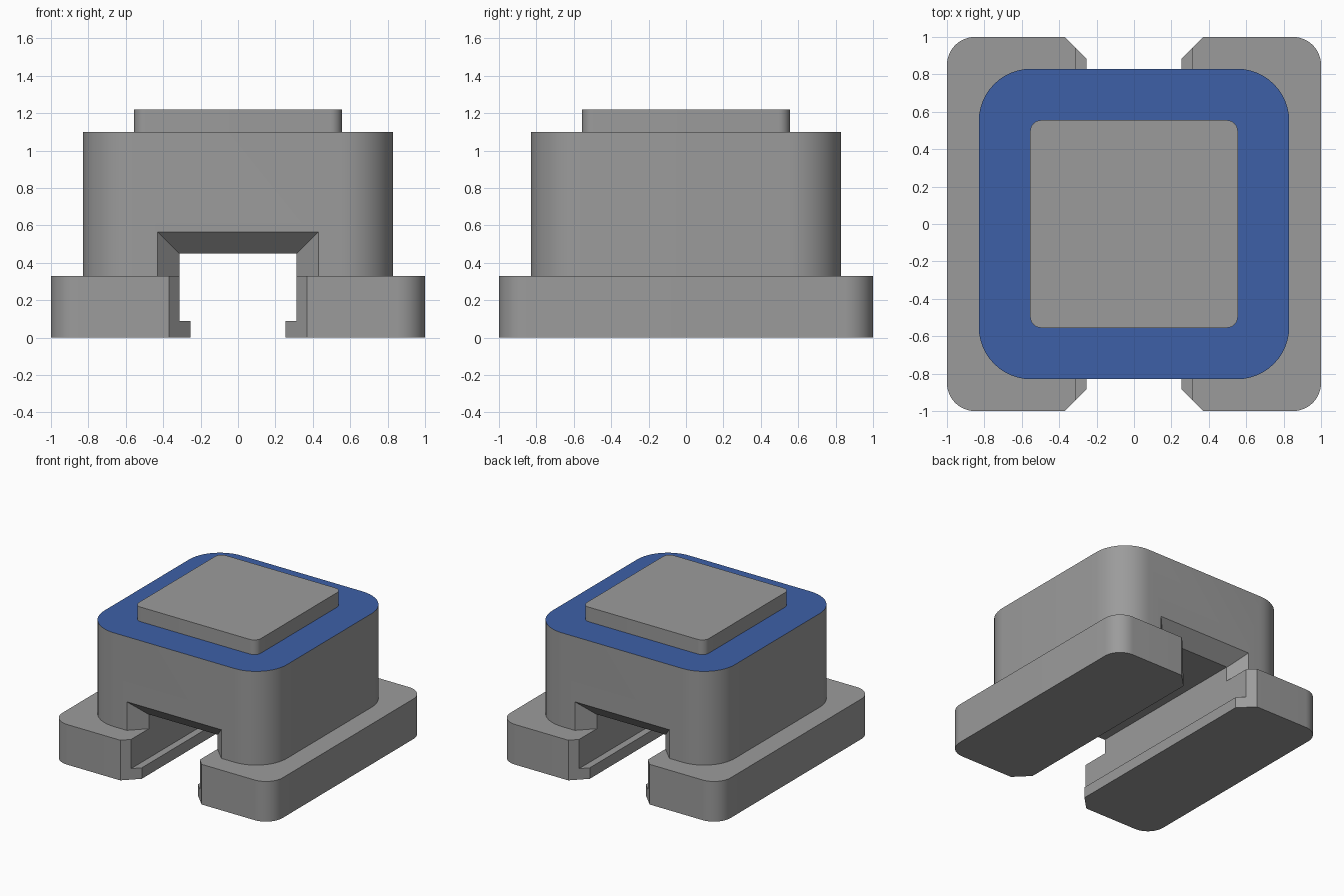
import bpy, bmesh, math

if "Cube" in bpy.data.objects:
    bpy.data.objects.remove(bpy.data.objects["Cube"])


def material(name, rgb):
    m = bpy.data.materials.new(name)
    m.diffuse_color = (*rgb, 1.0)
    m.use_nodes = True
    m.node_tree.nodes["Principled BSDF"].inputs["Base Color"].default_value = m.diffuse_color
    return m


GREY = material("grey", (0.33, 0.33, 0.33))
BLUE = material("blue", (0.047, 0.117, 0.39))


def add_object(name, bm):
    bmesh.ops.recalc_face_normals(bm, faces=bm.faces[:])
    mesh = bpy.data.meshes.new(name)
    bm.to_mesh(mesh)
    bm.free()
    ob = bpy.data.objects.new(name, mesh)
    bpy.context.collection.objects.link(ob)
    mesh.materials.append(GREY)
    return ob


def rounded_block(name, half, radius, z0, z1, steps=12):
    """Square block with rounded vertical corners."""
    bm = bmesh.new()
    ring = []
    for q, (sx, sy) in enumerate([(1, 1), (-1, 1), (-1, -1), (1, -1)]):
        for i in range(steps + 1):
            a = math.pi / 2 * (q + i / steps)
            ring.append(bm.verts.new((sx * (half - radius) + radius * math.cos(a),
                                      sy * (half - radius) + radius * math.sin(a), z0)))
    face = bm.faces.new(ring)
    top = bmesh.ops.extrude_face_region(bm, geom=[face], use_keep_orig=True)
    for v in top["geom"]:
        if isinstance(v, bmesh.types.BMVert):
            v.co.z = z1
    return add_object(name, bm)


def loft_cutter(name, sections):
    """Solid between two rectangles, each given as (y, half width, bottom, top)."""
    bm = bmesh.new()
    a, b = [[bm.verts.new(c) for c in ((-w, y, lo), (w, y, lo), (w, y, hi), (-w, y, hi))]
            for y, w, lo, hi in sections]
    bm.faces.new(a)
    bm.faces.new(b)
    for i in range(4):
        j = (i + 1) % 4
        bm.faces.new((a[i], a[j], b[j], b[i]))
    ob = add_object(name, bm)
    ob.hide_render = True
    return ob


def cut(ob, cutters):
    for c in cutters:
        mod = ob.modifiers.new("cut", 'BOOLEAN')
        mod.operation, mod.solver, mod.object = 'DIFFERENCE', 'EXACT', c
    deps = bpy.context.evaluated_depsgraph_get()
    mesh = bpy.data.meshes.new_from_object(ob.evaluated_get(deps))
    ob.modifiers.clear()
    ob.data = mesh
    mesh.materials.clear()
    mesh.materials.append(GREY)
    for p in mesh.polygons:
        p.material_index = 0


# Main solids
base = rounded_block("base_rails", 1.0, 0.15, 0.0, 0.33)
body = rounded_block("body", 0.83, 0.28, 0.33, 1.10)
cap = rounded_block("top_pad", 0.555, 0.06, 1.10, 1.22)

# Through slot: narrow between the bottom lips, wide above them
slot = loft_cutter("slot_cutter", [(-1.2, 0.312, 0.09, 0.45), (1.2, 0.312, 0.09, 0.45)])
lips = loft_cutter("lip_cutter", [(-1.2, 0.255, -0.1, 0.2), (1.2, 0.255, -0.1, 0.2)])

# Chamfered mouths at both ends of the slot
base_mouths, body_mouths = [], []
for s in (-1, 1):
    base_mouths.append(loft_cutter("base_mouth_cutter", [
        (s * 0.80, 0.17, -0.1, 0.5), (s * 1.10, 0.47, -0.1, 0.5)]))
    body_mouths.append(loft_cutter("body_mouth_cutter", [
        (s * 0.66, 0.26, 0.2, 0.395), (s * 0.90, 0.50, 0.2, 0.635)]))

cut(base, [slot, lips] + base_mouths)
cut(body, [slot] + body_mouths)
for c in [slot, lips] + base_mouths + body_mouths:
    bpy.data.objects.remove(c)

# Blue top surface of the body
body.data.materials.append(BLUE)
for p in body.data.polygons:
    if p.normal.z > 0.9 and p.center.z > 1.09:
        p.material_index = 1

# Smooth rounded corners, sharp edges elsewhere
for ob in (base, body, cap):
    bpy.ops.object.select_all(action='DESELECT')
    ob.select_set(True)
    bpy.context.view_layer.objects.active = ob
    bpy.ops.object.shade_smooth_by_angle(angle=math.radians(30))
